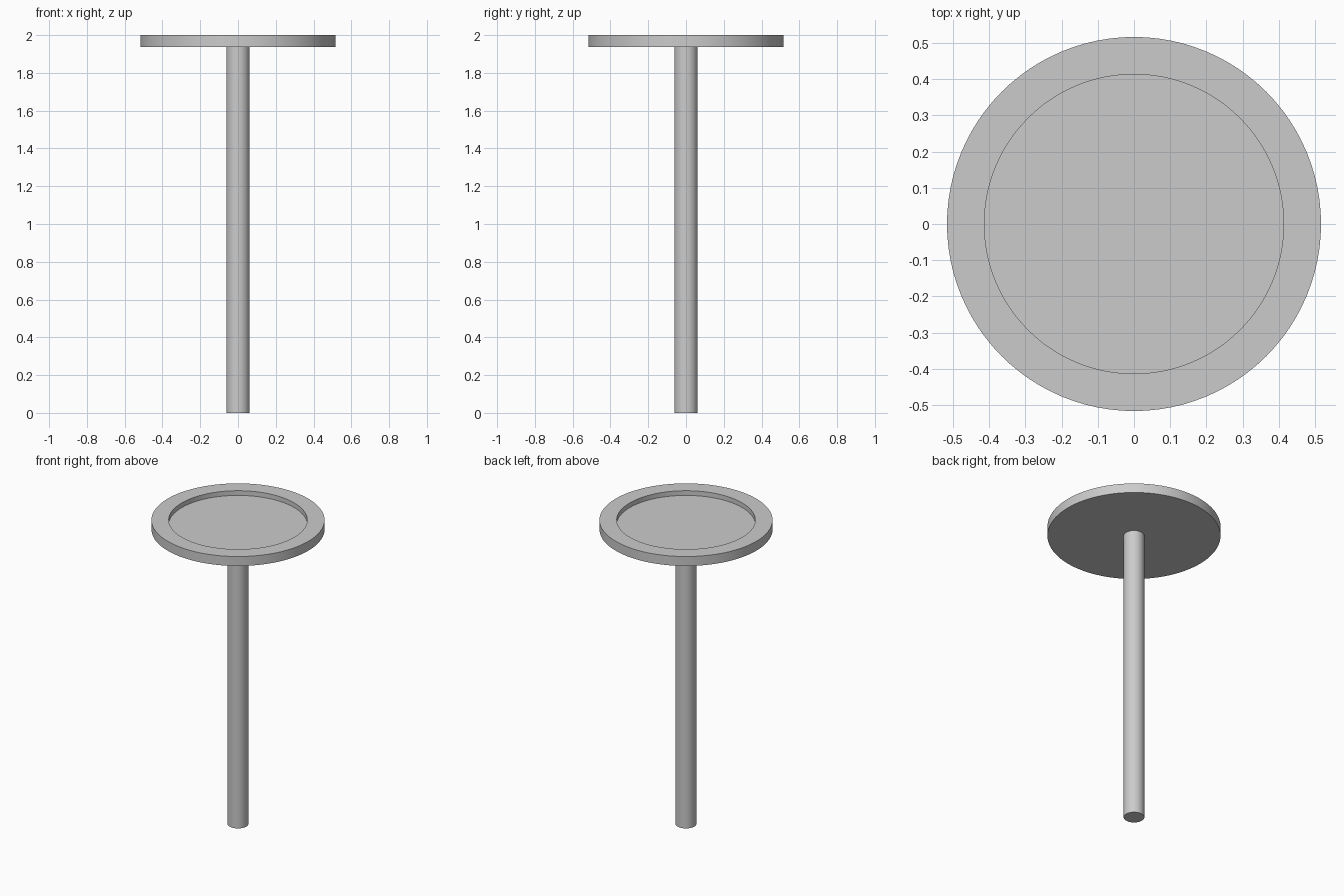
import bpy, bmesh, math

cube = bpy.data.objects.get("Cube")
if cube:
    bpy.data.objects.remove(cube, do_unlink=True)

# Single plain grey finish
grey = bpy.data.materials.new("plain_grey")
grey.use_nodes = True
colour = (0.6, 0.6, 0.6, 1)
grey.diffuse_color = colour
grey.node_tree.nodes["Principled BSDF"].inputs["Base Color"].default_value = colour


def lathe(name, profile, sides):
    """Spin an (r, z) profile that starts and ends on the axis."""
    bm = bmesh.new()
    verts = [bm.verts.new((r, 0, z)) for r, z in profile]
    edges = [bm.edges.new(pair) for pair in zip(verts, verts[1:])]
    bmesh.ops.spin(bm, geom=verts + edges, cent=(0, 0, 0), axis=(0, 0, 1),
                   angle=math.tau, steps=sides, use_merge=True)
    bmesh.ops.remove_doubles(bm, verts=bm.verts, dist=1e-5)
    bmesh.ops.recalc_face_normals(bm, faces=bm.faces)
    mesh = bpy.data.meshes.new(name)
    bm.to_mesh(mesh)
    bm.free()
    mesh.materials.append(grey)
    obj = bpy.data.objects.new(name, mesh)
    bpy.context.collection.objects.link(obj)
    bpy.ops.object.select_all(action="DESELECT")
    obj.select_set(True)
    bpy.context.view_layer.objects.active = obj
    bpy.ops.object.shade_smooth_by_angle(angle=math.radians(30))


top, underside, floor = 2.0, 1.938, 1.969
outer, inner, pole = 0.516, 0.413, 0.062

# Round tray with a shallow recess inside its raised rim
lathe("tray", [(0, underside), (outer, underside), (outer, top),
               (inner, top), (inner, floor), (0, floor)], 96)

# Straight pole carrying the tray
lathe("pole", [(0, 0), (pole, 0), (pole, underside), (0, underside)], 48)
